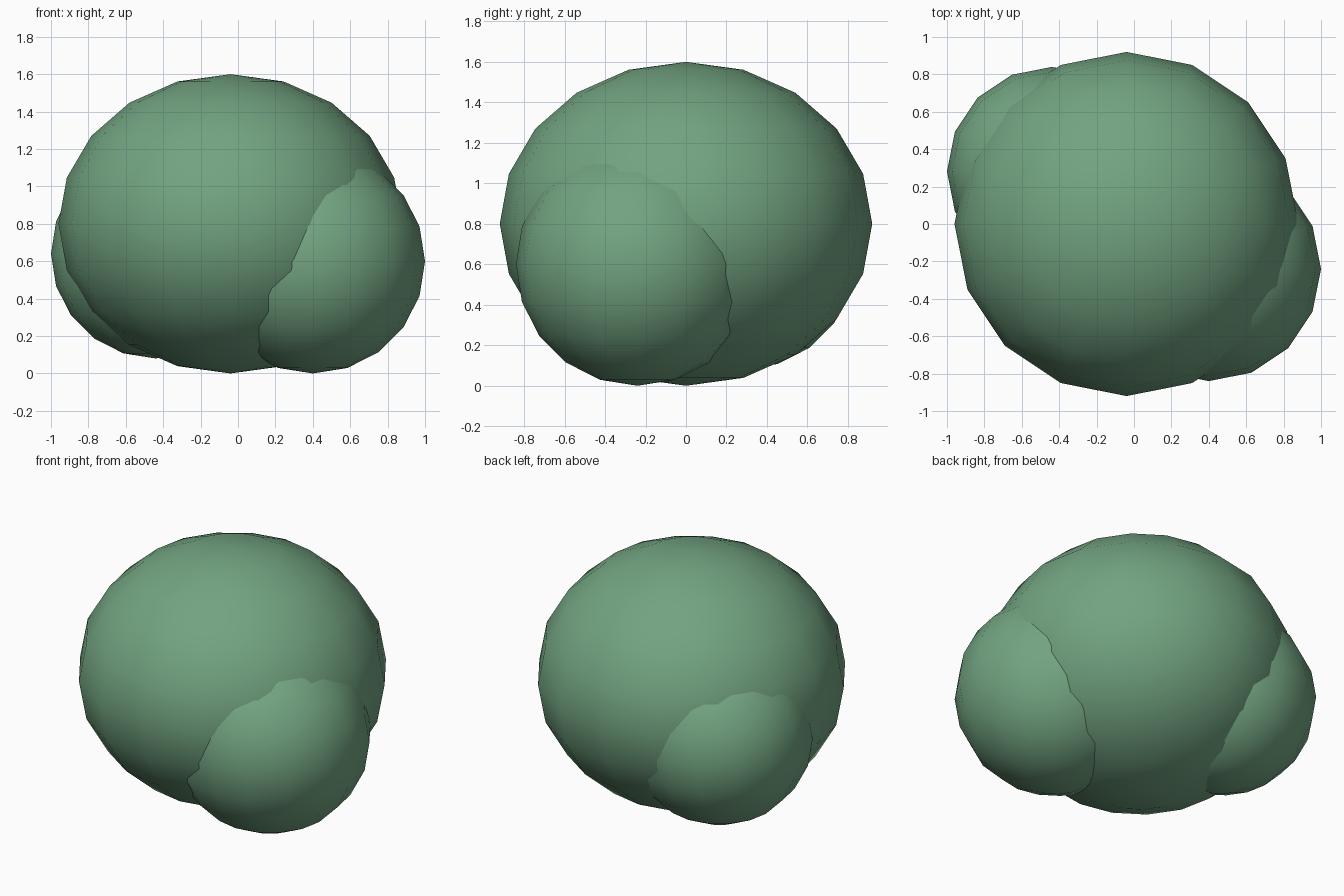
import bpy

if "Cube" in bpy.data.objects:
    bpy.data.objects.remove(bpy.data.objects["Cube"])

leaf = bpy.data.materials.new("leaf_green")
leaf.diffuse_color = (0.17, 0.37, 0.22, 1)
leaf.use_nodes = True
leaf.node_tree.nodes["Principled BSDF"].inputs["Base Color"].default_value = leaf.diffuse_color


def clump(name, centre, radii):
    """Low-poly, smooth-shaded foliage ball."""
    bpy.ops.mesh.primitive_uv_sphere_add(segments=16, ring_count=10, radius=1, location=centre)
    ob = bpy.context.object
    ob.name = name
    ob.scale = radii
    bpy.ops.object.transform_apply(location=False, rotation=False, scale=True)
    bpy.ops.object.shade_smooth()
    ob.data.materials.append(leaf)
    return ob


# Large slightly flattened centre with two smaller clumps on opposite sides
clump("bush_main", (-0.04, 0, 0.80), (0.92, 0.92, 0.80))
clump("bush_front_right", (0.40, -0.24, 0.60), (0.60, 0.60, 0.60))
clump("bush_back_left", (-0.44, 0.28, 0.64), (0.56, 0.56, 0.56))
